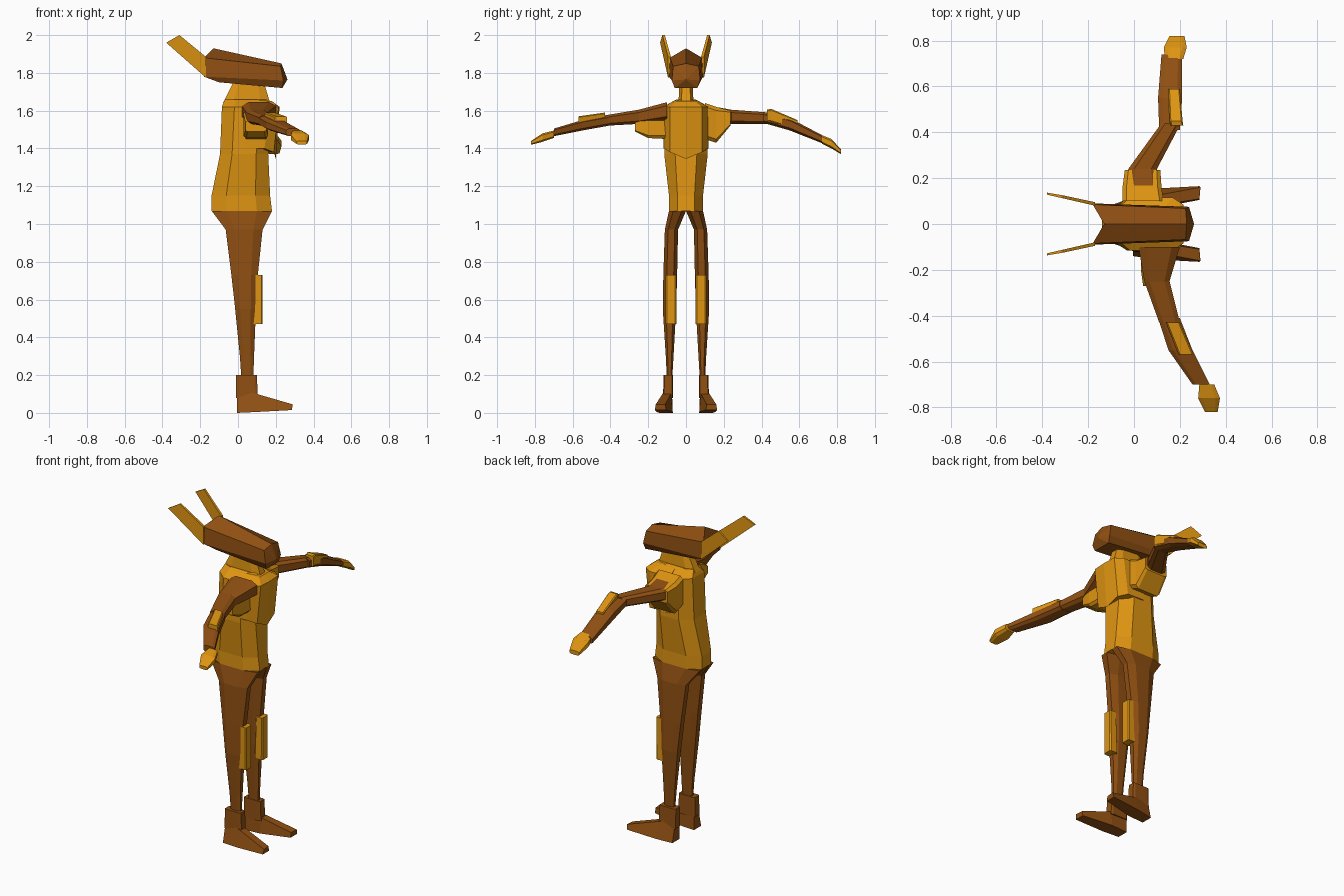
import bpy, bmesh


def colour(name, rgb):
    m = bpy.data.materials.new(name)
    m.diffuse_color = (*rgb, 1)
    return m


BROWN = colour("brown", (0.275, 0.078, 0.006))
GOLD = colour("gold", (0.74, 0.30, 0.006))


def loft(name, rings, mat, tips=(None, None)):
    """Skin matching rings of points; ends are flat or fan to a tip."""
    bm = bmesh.new()
    vs = [[bm.verts.new(p) for p in r] for r in rings]
    n = len(vs[0])
    for a, b in zip(vs, vs[1:]):
        for i in range(n):
            j = (i + 1) % n
            bm.faces.new((a[i], a[j], b[j], b[i]))
    for ring, tip in zip((vs[0], vs[-1]), tips):
        if tip is None:
            bm.faces.new(ring)
        else:
            t = bm.verts.new(tip)
            for i in range(n):
                bm.faces.new((ring[i], ring[(i + 1) % n], t))
    bmesh.ops.recalc_face_normals(bm, faces=bm.faces)
    me = bpy.data.meshes.new(name)
    bm.to_mesh(me)
    bm.free()
    me.materials.append(mat)
    ob = bpy.data.objects.new(name, me)
    bpy.context.collection.objects.link(ob)
    return ob


def octagon(u0, u1, v0, v1, c=0.25):
    """Chamfered rectangle."""
    a, b = (u1 - u0) * c, (v1 - v0) * c
    return [(u0 + a, v0), (u1 - a, v0), (u1, v0 + b), (u1, v1 - b),
            (u1 - a, v1), (u0 + a, v1), (u0, v1 - b), (u0, v0 + b)]


def upright(name, rows, mat, s=1, c=0.25):
    """Rows of z, x0, x1, y0, y1."""
    return loft(name, [[(x, s * y, z) for x, y in octagon(x0, x1, y0, y1, c)]
                       for z, x0, x1, y0, y1 in rows], mat)


def sideways(name, rows, mat, c=0.2):
    """Rows of y, x0, x1, z0, z1."""
    return loft(name, [[(x, y, z) for x, z in octagon(x0, x1, z0, z1, c)]
                       for y, x0, x1, z0, z1 in rows], mat)


# Torso, chest and neck
upright("torso", [(1.07, -.14, .18, -.09, .09), (1.15, -.14, .17, -.09, .09),
                  (1.37, -.095, .16, -.115, .115), (1.62, -.085, .18, -.115, .115),
                  (1.66, -.07, .15, -.05, .05)], GOLD)
chest = [[(.03, -.12, 1.40), (.14, -.115, 1.40), (.19, -.085, 1.38), (.2, 0, 1.345),
          (.19, .085, 1.38), (.14, .115, 1.40), (.03, .12, 1.40)],
         [(.03, -.12, 1.62), (.17, -.115, 1.62), (.215, -.085, 1.62), (.22, 0, 1.62),
          (.215, .085, 1.62), (.17, .115, 1.62), (.03, .12, 1.62)],
         [(.03, -.06, 1.655), (.12, -.06, 1.655), (.18, -.05, 1.65), (.18, 0, 1.65),
          (.18, .05, 1.65), (.12, .06, 1.655), (.03, .06, 1.655)]]
loft("chest", chest, GOLD)
upright("neck", [(1.64, -.08, .17, -.04, .04), (1.74, -.03, .14, -.035, .035),
                 (1.78, -.02, .12, -.03, .03)], GOLD, c=0.2)


# Head: ridged long box
def head_ring(ridge, upper, lower, under):
    right = [upper, lower, under]
    left = [(x, -y, z) for x, y, z in reversed(right)]
    return [ridge] + right + left


loft("head", [head_ring((-.13, 0, 1.93), (-.18, .085, 1.88), (-.18, .09, 1.78), (-.1, .065, 1.75)),
              head_ring((.23, 0, 1.85), (.225, .068, 1.835), (.24, .075, 1.76), (.235, .06, 1.72))],
     BROWN, ((-.12, 0, 1.82), (.262, 0, 1.765)))

for s, side in ((1, "left"), (-1, "right")):
    # Ears
    loft("ear_" + side,
         [[(-.17, s * .08, 1.775), (-.17, s * .095, 1.775), (-.17, s * .095, 1.885), (-.17, s * .08, 1.885)],
          [(-.38, s * .128, 1.96), (-.38, s * .137, 1.96), (-.31, s * .125, 2.0), (-.31, s * .112, 2.0)]],
         GOLD)
    # Leg, knee plate, ankle and foot
    upright("leg_" + side, [(1.07, -.14, .18, .0, .09), (.97, -.065, .13, .042, .112),
                            (.73, -.035, .105, .047, .12), (.55, -.015, .095, .052, .123),
                            (.3, .01, .085, .066, .107), (.15, .02, .08, .075, .1)], BROWN, s)
    upright("knee_plate_" + side, [(.47, .075, .13, .05, .108), (.73, .085, .13, .05, .108)],
            GOLD, s, 0.12)
    upright("ankle_" + side, [(.08, -.01, .105, .068, .122), (.2, -.01, .1, .07, .118)], BROWN, s, 0.1)
    loft("foot_" + side,
         [[(-.005, s * .07, 0), (-.005, s * .14, .0), (-.005, s * .11, .13), (-.005, s * .075, .13)],
          [(.1, s * .07, .005), (.1, s * .155, .005), (.1, s * .125, .10), (.1, s * .08, .10)],
          [(.285, s * .105, .015), (.285, s * .165, .015), (.29, s * .16, .045), (.285, s * .11, .045)]],
         BROWN)

# Left arm (+y)
sideways("upper_arm_left", [(.10, -.03, .12, 1.52, 1.63), (.24, -.025, .1, 1.53, 1.605),
                            (.44, .12, .205, 1.53, 1.59)], BROWN)
sideways("forearm_left", [(.41, .11, .2, 1.535, 1.59), (.55, .105, .21, 1.495, 1.56),
                          (.74, .12, .21, 1.42, 1.46)], BROWN)
sideways("hand_left", [(.72, .135, .215, 1.425, 1.47), (.77, .13, .23, 1.40, 1.45),
                       (.82, .155, .22, 1.37, 1.395)], GOLD)
sideways("arm_guard_left", [(.43, .16, .215, 1.54, 1.605), (.45, .155, .212, 1.54, 1.61),
                            (.59, .15, .2, 1.50, 1.55)], GOLD, 0.1)
sideways("shoulder_left", [(.10, -.05, .13, 1.45, 1.64), (.16, -.05, .12, 1.43, 1.62),
                           (.235, -.04, .115, 1.52, 1.60)], GOLD, 0.1)

# Right arm (-y)
sideways("upper_arm_right", [(-.10, .02, .2, 1.55, 1.645), (-.25, .045, .155, 1.53, 1.605),
                             (-.43, .11, .2, 1.52, 1.575)], BROWN)
sideways("forearm_right", [(-.41, .105, .2, 1.52, 1.575), (-.55, .15, .255, 1.495, 1.55),
                           (-.70, .255, .33, 1.465, 1.505)], BROWN)
sideways("hand_right", [(-.70, .285, .35, 1.455, 1.495), (-.76, .28, .375, 1.435, 1.48),
                        (-.82, .31, .365, 1.42, 1.44)], GOLD)
sideways("arm_guard_right", [(-.43, .14, .2, 1.53, 1.59), (-.57, .195, .26, 1.515, 1.57)], GOLD, 0.1)
sideways("shoulder_right", [(-.10, .03, .16, 1.45, 1.62), (-.2, .03, .16, 1.455, 1.595),
                            (-.27, .04, .15, 1.49, 1.545)], GOLD, 0.1)
